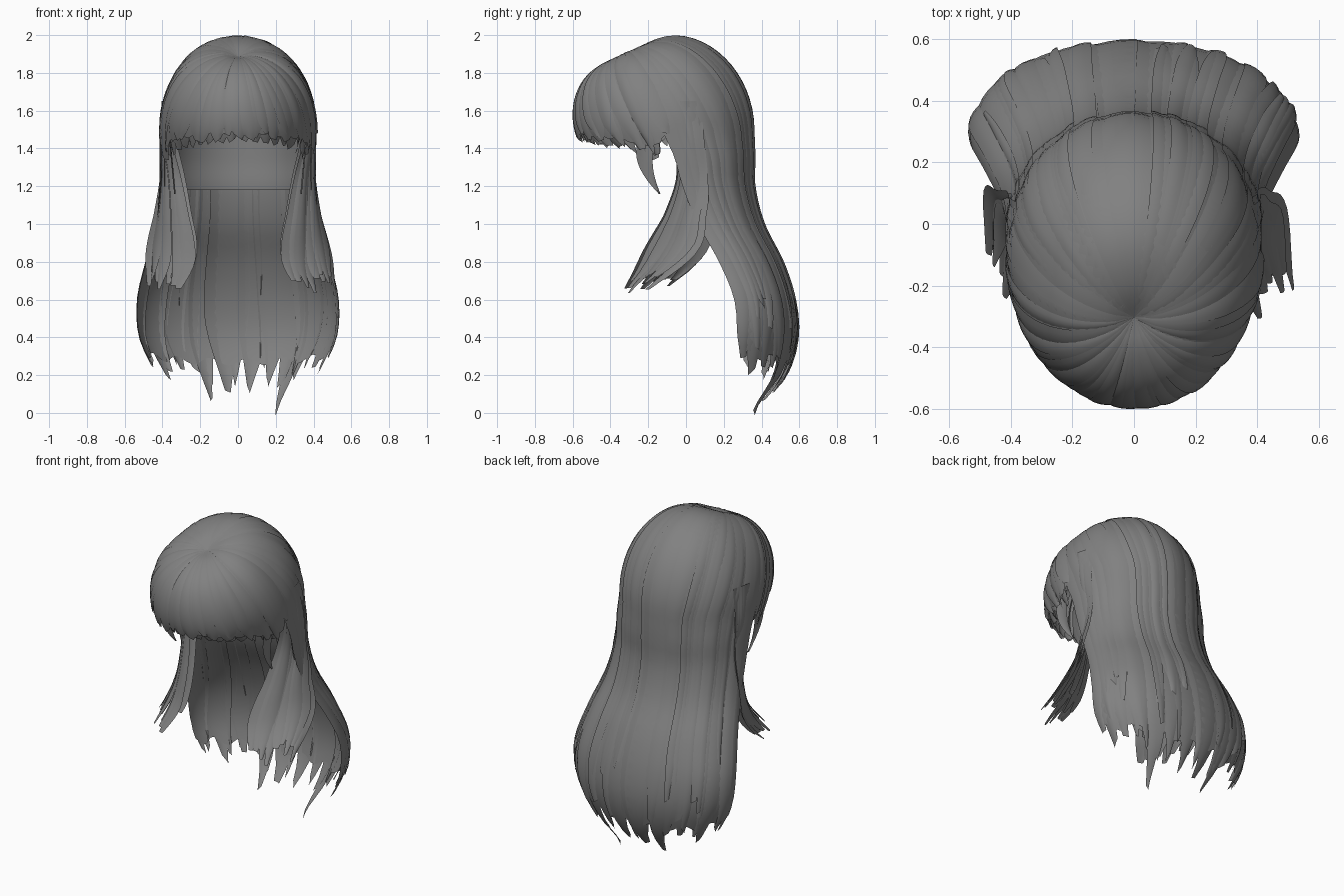
import bpy, math, random
from mathutils import Vector

if "Cube" in bpy.data.objects:
    bpy.data.objects.remove(bpy.data.objects["Cube"])

random.seed(11)
R = random.uniform
mat = bpy.data.materials.new("grey hair")
mat.diffuse_color = (0.22, 0.22, 0.22, 1)
mat.use_nodes = True
mat.node_tree.nodes["Principled BSDF"].inputs["Base Color"].default_value = mat.diffuse_color

CENTRE = Vector((0, -0.1, 1.5))
CROWN = Vector((0, -0.49, 0.87)).normalized()


def spline(rows, z):
    """Smooth interpolation of rows (z, values...) listed from top to bottom."""
    z = max(min(z, rows[0][0]), rows[-1][0])
    i = next(k for k in range(len(rows) - 1) if z >= rows[k + 1][0])
    a, b = rows[i], rows[i + 1]
    p, q = rows[max(i - 1, 0)], rows[min(i + 2, len(rows) - 1)]
    t = (a[0] - z) / (a[0] - b[0])
    return [0.5 * (2 * b0 + (c - a0) * t + (2 * a0 - 5 * b0 + 4 * c - d) * t * t
                   + (3 * b0 - a0 - 3 * c + d) * t ** 3)
            for a0, b0, c, d in zip(p[1:], a[1:], b[1:], q[1:])]


def dome(azimuth, elevation, t):
    """Point on the head dome, t from the crown (0) to the rim (1); azimuth 0 is the back."""
    rim = Vector((math.sin(azimuth) * math.cos(elevation),
                  math.cos(azimuth) * math.cos(elevation), math.sin(elevation)))
    ang = CROWN.angle(rim)
    d = (CROWN * math.sin((1 - t) * ang) + rim * math.sin(t * ang)) / math.sin(ang)
    k = min(1, max(0, -d.y / .5))
    k = k * k * (3 - 2 * k)                      # the front bulges higher up
    turn = CROWN.angle(d)
    d = d * (1 - 0.11 * math.exp(-(turn / 0.42) ** 2) - 0.05 * math.exp(-(turn / 0.13) ** 2))
    return CENTRE + Vector((d.x * 0.41, d.y * (0.495 if d.y < 0 else 0.455),
                            d.z * (0.505 - .085 * k) + .08 * k))


# Long back hair: height, half width, front edge y, back y
BACK = [(1.5, .41, -.10, .355), (1.35, .41, -.04, .36), (1.2, .41, .0, .36),
        (1.0, .43, .08, .41), (.8, .485, .19, .51), (.6, .53, .27, .575),
        (.4, .52, .285, .59), (.2, .43, .285, .53), (0, .33, .27, .38)]


def back_point(a, s, end):
    """s 0..1 runs over the dome, 1..2 falls to the end height."""
    if s <= 1:
        return dome(a, 0, s)
    z = 1.5 + (end - 1.5) * (s - 1)
    w, f, b = spline(BACK, z)
    return Vector((w * math.sin(a), f + (b - f) * math.cos(a), z))


def lift(p, amount):
    axis = Vector((0, 0.0, min(p.z, 1.5)))
    return p + (p - axis).normalized() * amount


def grid(point, cols, rows, verts, faces):
    """Append a sheet point(u -1..1, t 0..1) to the vertex and face lists."""
    k = len(verts)
    n = cols + 1
    for r in range(rows + 1):
        for c in range(n):
            verts.append(point(2 * c / cols - 1, r / rows))
    for r in range(rows):
        for c in range(cols):
            i = k + r * n + c
            faces.append((i, i + 1, i + n + 1, i + n))


def build(name, sheets):
    verts, faces = [], []
    for point, cols, rows in sheets:
        grid(point, cols, rows, verts, faces)
    me = bpy.data.meshes.new(name)
    me.from_pydata(verts, [], faces)
    me.materials.append(mat)
    ob = bpy.data.objects.new(name, me)
    bpy.context.collection.objects.link(ob)
    bpy.context.view_layer.objects.active = ob
    ob.select_set(True)
    bpy.ops.object.shade_smooth_by_angle(angle=math.radians(50))
    ob.select_set(False)


def taper(t, start=0.75, tip=0.15):
    return 1 if t < start else 1 - (1 - tip) * ((t - start) / (1 - start)) ** 1.5


def back_strand(a0, half, end, up, start=0.0, sway=0.0, tip=.35):
    tilt, skew = R(-.009, .009), R(-.03, .03)
    def point(u, t):
        a = a0 + u * half * taper(t, .84, tip) + sway * max(0, t - 0.5) ** 2
        p = back_point(max(-1.62, min(1.62, a)), start + (2 - start) * t, end + skew * u)
        return lift(p, up * min(1, t * 4) + (0.005 * (1 - u * u) + tilt * u) * min(1, t * 2))
    return point, 4, 40


def fringe_strand(a0, half, elev, up, sway=0.0):
    tilt, skew = R(-.01, .01), R(-.04, .04)
    def point(u, t):
        a = math.pi + a0 + u * half * taper(t, .85, .3) + sway * t * t
        p = dome(a, elev + skew * u, t)
        return lift(p, up * t + (0.006 * (1 - u * u) + tilt * u) * min(1, t * 2))
    return point, 4, 20


# Inner cap under the hair
def cap_point(u, t):
    a = u * math.radians(88)
    p = dome(a, 0, t / .6) if t < .6 else back_point(a, 2, 1.5 - .3 * (t - .6) / .4)
    return Vector((p.x * .95, -.1 + (p.y + .1) * .94, p.z - .02))


build("inner_cap", [(cap_point, 32, 24)])

# Continuous back sheet, with ragged locks carrying on past its edge
build("back_sheet", [(lambda u, t: back_point(u * math.pi / 2, 2 * t,
                      .27 + .05 * u * u + .02 * math.sin(u * 23)), 56, 44)])
back = []
N = 17
for i in range(N):
    a = math.radians(-84 + 168 * i / (N - 1))
    back.append(back_strand(a, R(.13, .2), R(.11, .2) + .1 * math.sin(a) ** 2,
                            R(-.002, .003), 0, R(-.2, .2), R(.1, .35)))
for i in range(22):
    a = math.radians(R(-84, 84))
    back.append(back_strand(a, R(.06, .11), R(.25, .7), R(.003, .01), R(0, .3), R(-.3, .3), .45))
# Two long stray tips
back.append(back_strand(.66, .12, 0.0, 0, .6, .0, .2))
back.append(back_strand(-.4, .12, 0.07, 0, .6, .0, .2))
build("back_strands", back)

# Fringe sheet wrapping forward from the crown to both temples
SIDE = math.radians(97)


def fringe_drop(u):
    u = min(1, abs(u))
    return math.radians(-16 - 6 * min(1, u * 1.6) + 22 * (max(0, u - .7) / .3) ** 1.5)


build("fringe_sheet", [(lambda u, t: dome(math.pi + u * SIDE,
                        fringe_drop(u) + .07 + .02 * math.sin(u * 40), t), 64, 22)])
fringe = []
M = 24
for i in range(M):
    u = -1 + 2 * i / (M - 1)
    fringe.append(fringe_strand(u * SIDE, R(.11, .17), fringe_drop(u) + math.radians(R(-4, 4)),
                                R(-.002, .005), R(-.12, .12)))
build("fringe_strands", fringe)

# Tucked underside layer of the fringe
under = []
for i in range(18):
    u = -.85 + 1.7 * i / 17
    under.append(fringe_strand(u * SIDE, .13, fringe_drop(u) - .05, -.03))
build("fringe_underlayer", under)

# Side locks: height, inner x, inner y, outer x, outer y
LOCK = [(1.65, .37, -.12, .38, .06), (1.45, .355, -.06, .405, .08),
        (1.25, .31, -.04, .41, .10), (1.05, .275, -.10, .44, .10),
        (.9, .25, -.18, .475, .11), (.78, .25, -.25, .495, .04),
        (.62, .31, -.35, .51, -.12)]


def lock_strand(side, u0, half, end, bulge, flare):
    tilt = R(-.008, .008)
    def point(u, t):
        z = 1.65 + (end - 1.65) * t
        xi, yi, xo, yo = spline(LOCK, z)
        if side > 0:                             # the right lock swings further forward
            yo -= .1 * max(0, t - .55) / .45
        k = (u0 + u * half * taper(t, .8, .3) + 1) / 2
        arc = math.sin(math.pi * max(0, min(1, k))) * .03 + bulge + .006 * (1 - u * u) + tilt * u
        x = xi + (xo - xi) * k + arc * .7 + flare * max(0, t - .6) ** 2
        return Vector((side * x, yi + (yo - yi) * k - arc * .5, z))
    return point, 4, 26


for side, name in ((-1, "left"), (1, "right")):
    locks = []
    for i in range(9):
        u = -.85 + 1.7 * i / 8
        locks.append(lock_strand(side, u, R(.22, .34), R(.63, .74), R(-.01, .006),
                                 .12 * u + R(0, .1) if side > 0 else R(-.15, .0)))
    # Inner layer hanging behind the outer one
    for i in range(5):
        locks.append(lock_strand(side, -.7 + .35 * i, .3, R(.68, .82), -.035, R(-.2, .0)))
    build(name + "_side_locks", locks)

    # Small curved wisp at the temple
    def wisp(u, t, side=side):
        w = .045 * taper(t, .3, .1)
        y = -.2 - .03 * math.sin(t * math.pi) + .06 * t * t
        return Vector((side * (.36 - .03 * t + .008 * u * u), y + u * w, 1.48 - .32 * t))
    build(name + "_temple_wisp", [(wisp, 4, 12)])
